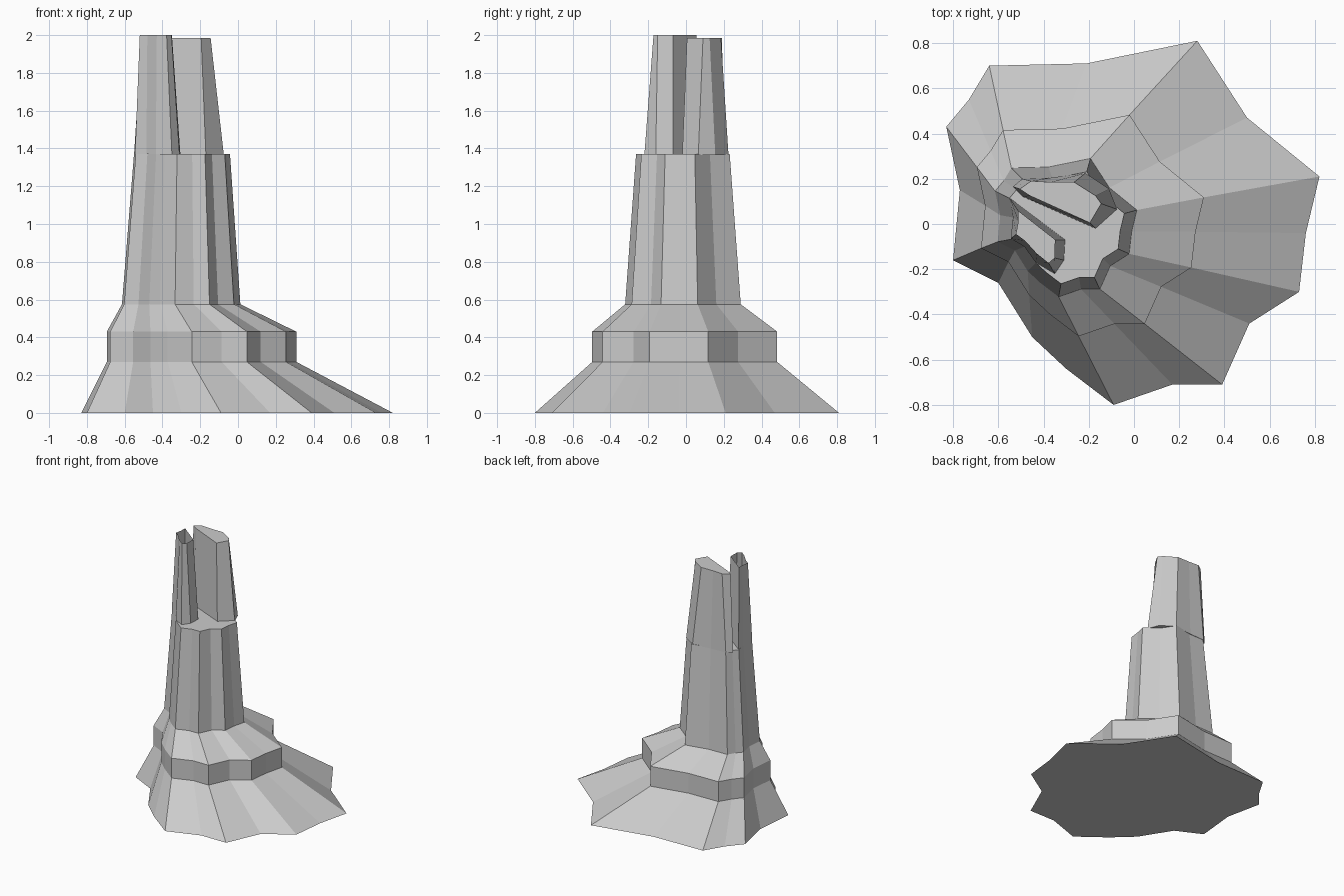
import bpy, bmesh

# Irregular star-shaped ground outline; upper courses are scaled copies of it
OUTLINE = [(0.82, 0.21), (0.50, 0.47), (0.28, 0.81), (-0.21, 0.71), (-0.64, 0.70),
           (-0.73, 0.55), (-0.83, 0.43), (-0.77, 0.15), (-0.80, -0.16), (-0.60, -0.26),
           (-0.45, -0.50), (-0.30, -0.64), (-0.09, -0.80), (0.17, -0.71), (0.39, -0.71),
           (0.51, -0.44), (0.73, -0.30), (0.76, -0.04)]


def course(scale, dx, dy):
    return [(x * scale + dx, y * scale + dy) for x, y in OUTLINE]


def loft(name, rings, cap_top=True):
    """Skin a stack of (z, points) rings with flat faces."""
    bm = bmesh.new()
    loops = [[bm.verts.new((x, y, z)) for x, y in pts] for z, pts in rings]
    for a, b in zip(loops, loops[1:]):
        for i in range(len(a)):
            j = (i + 1) % len(a)
            bm.faces.new((a[i], a[j], b[j], b[i]))
    bm.faces.new(loops[0][::-1])
    if cap_top:
        bm.faces.new(loops[-1])
    mesh = bpy.data.meshes.new(name)
    bm.to_mesh(mesh)
    bm.free()
    obj = bpy.data.objects.new(name, mesh)
    bpy.context.collection.objects.link(obj)
    return obj


# Spreading base, upright band, shoulder and tapering trunk
mid = course(0.608, -0.19, -0.01)
loft("trunk", [
    (0.0, OUTLINE),
    (0.27, mid),
    (0.43, mid),
    (0.575, course(0.38, -0.299, -0.018)),
    (1.37, course(0.308, -0.295, -0.018)),
])

# Tall back prong, solid top
loft("back_prong", [
    (1.365, [(-0.17, -0.02), (-0.075, 0.065), (-0.11, 0.155), (-0.215, 0.225),
             (-0.365, 0.205), (-0.495, 0.20), (-0.535, 0.165), (-0.49, 0.12)]),
    (1.985, [(-0.195, 0.005), (-0.145, 0.09), (-0.17, 0.125), (-0.265, 0.185),
             (-0.37, 0.185), (-0.455, 0.19), (-0.505, 0.155), (-0.46, 0.125)]),
])

# Thin front-left prong, hollow and open at the top
loft("front_prong", [
    (1.371, [(-0.305, -0.07), (-0.55, 0.115), (-0.535, 0.03), (-0.545, -0.065),
             (-0.485, -0.10), (-0.435, -0.17), (-0.35, -0.22), (-0.31, -0.16)]),
    (2.0, [(-0.35, -0.07), (-0.51, 0.055), (-0.51, 0.01), (-0.52, -0.045),
           (-0.48, -0.075), (-0.43, -0.13), (-0.378, -0.172), (-0.352, -0.15)]),
], cap_top=False)
